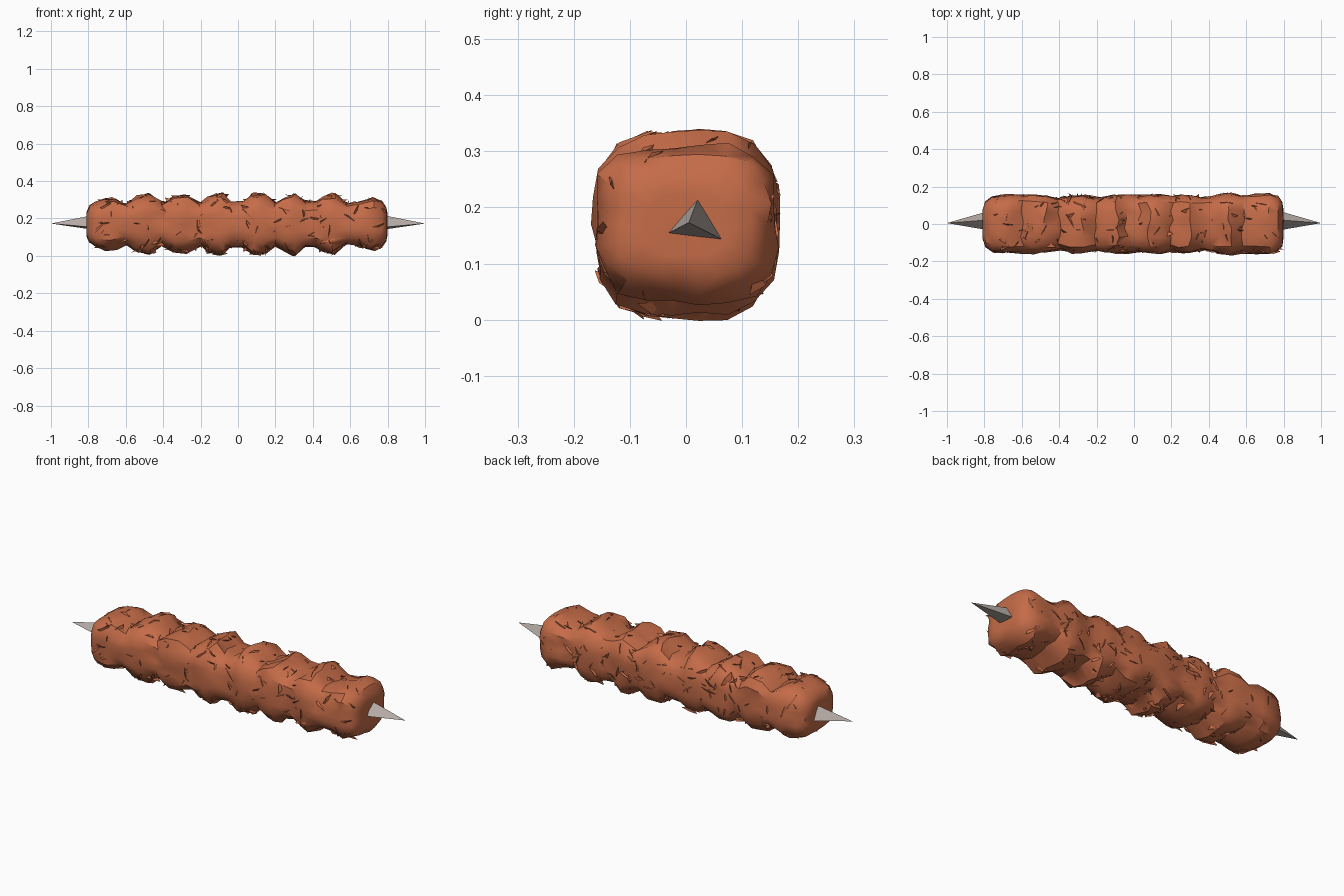
import bpy, bmesh, math, random
from mathutils import Vector, noise

if "Cube" in bpy.data.objects:
    bpy.data.objects.remove(bpy.data.objects["Cube"])

random.seed(7)
CZ = 0.17


def material(name, rgb):
    m = bpy.data.materials.new(name)
    m.diffuse_color = (*rgb, 1)
    m.use_nodes = True
    m.node_tree.nodes["Principled BSDF"].inputs["Base Color"].default_value = m.diffuse_color
    return m


MEAT = material("browned meat", (0.56, 0.15, 0.065))
STEEL = material("skewer grey", (0.48, 0.42, 0.39))


def finish(name, bm, mat, angle):
    bmesh.ops.recalc_face_normals(bm, faces=bm.faces)
    mesh = bpy.data.meshes.new(name)
    bm.to_mesh(mesh)
    bm.free()
    mesh.materials.append(mat)
    obj = bpy.data.objects.new(name, mesh)
    bpy.context.collection.objects.link(obj)
    bpy.ops.object.select_all(action='DESELECT')
    obj.select_set(True)
    bpy.context.view_layer.objects.active = obj
    if angle:
        bpy.ops.object.shade_smooth_by_angle(angle=math.radians(angle))
    return obj


# Half height and half width along the row of chunks: x, z radius, y radius
profile = [(-0.81, 0.065, 0.08), (-0.795, 0.10, 0.125), (-0.76, 0.122, 0.15),
           (-0.70, 0.142, 0.158), (-0.66, 0.138, 0.16), (-0.60, 0.108, 0.158),
           (-0.54, 0.152, 0.157), (-0.47, 0.163, 0.152), (-0.40, 0.115, 0.138),
           (-0.34, 0.152, 0.157), (-0.28, 0.158, 0.157), (-0.20, 0.118, 0.145),
           (-0.15, 0.152, 0.15), (-0.09, 0.168, 0.155), (-0.04, 0.122, 0.155),
           (0.03, 0.122, 0.153), (0.08, 0.166, 0.157), (0.14, 0.162, 0.157),
           (0.20, 0.118, 0.15), (0.25, 0.142, 0.158), (0.30, 0.165, 0.155),
           (0.36, 0.125, 0.142), (0.41, 0.122, 0.148), (0.46, 0.15, 0.158),
           (0.51, 0.164, 0.166), (0.58, 0.11, 0.155), (0.65, 0.122, 0.158),
           (0.72, 0.142, 0.162), (0.77, 0.122, 0.148), (0.793, 0.09, 0.12),
           (0.80, 0.055, 0.07)]


def section(rz, ry, a):
    # Rounded square cross-section
    c, s = math.cos(a), math.sin(a)
    k = (abs(c) ** 3.6 + abs(s) ** 3.6) ** (-1 / 3.6)
    return ry * k * c, rz * k * s


# Lumpy chunk row
SEG = 22
bm = bmesh.new()
rings = []
for x, rz, ry in profile:
    ring = []
    for i in range(SEG):
        y, z = section(rz, ry, 2 * math.pi * i / SEG)
        lump = 1 + 0.06 * noise.noise(Vector((x * 9, y * 12, z * 12)))
        lump += random.uniform(-0.05, 0.02)
        dx = random.uniform(-0.012, 0.012) if abs(x) < 0.76 else 0
        ring.append(bm.verts.new((x + dx, y * lump, CZ + z * lump)))
    rings.append(ring)
for a, b in zip(rings, rings[1:]):
    for i in range(SEG):
        j = (i + 1) % SEG
        bm.faces.new((a[i], a[j], b[j], b[i]))
for ring, x in ((rings[0], -0.80), (rings[-1], 0.79)):
    hub = bm.verts.new((x, 0, CZ))
    for i in range(SEG):
        bm.faces.new((ring[i], ring[(i + 1) % SEG], hub))
bmesh.ops.triangulate(bm, faces=bm.faces)
finish("meat_chunks", bm, MEAT, 38)

# Torn crust: small jagged flakes half sunk in the surface
bm = bmesh.new()
for n in range(330):
    k = random.randrange(2, len(profile) - 3)
    t = random.random()
    x, rz, ry = (p + (q - p) * t for p, q in zip(profile[k], profile[k + 1]))
    y, z = section(rz, ry, random.uniform(0, 2 * math.pi))
    centre = Vector((x, y, z)) * 1
    out = Vector((0, y, z)).normalized()
    side = Vector((1, 0, 0)).cross(out)
    turn = random.uniform(0, 2 * math.pi)
    along = Vector((1, 0, 0)) * math.cos(turn) + side * math.sin(turn)
    across = out.cross(along)
    size = random.uniform(0.02, 0.045)
    centre -= out * 0.008
    corners = [centre + along * size + out * 0.004, centre - along * size,
               centre + across * size * 0.6 - out * 0.02,
               centre + out * random.uniform(0.002, 0.014)]
    v = [bm.verts.new((p.x, p.y, p.z + CZ)) for p in corners]
    for f in ((0, 1, 3), (1, 2, 3), (2, 0, 3), (0, 2, 1)):
        bm.faces.new([v[i] for i in f])
finish("torn_crust", bm, MEAT, 0)

# Skewer: three-sided tips on a thin hidden rod
for name, base, tip in (("left_skewer_tip", -0.74, -1.0), ("right_skewer_tip", 0.74, 1.0)):
    bm = bmesh.new()
    tri = [bm.verts.new((base, y, z)) for y, z in ((-0.04, 0.15), (0.08, 0.135), (0.025, 0.225))]
    point = bm.verts.new((tip, 0.005, 0.173))
    bm.faces.new(tri)
    for i in range(3):
        bm.faces.new((tri[i], tri[(i + 1) % 3], point))
    finish(name, bm, STEEL, 0)

bpy.ops.mesh.primitive_cylinder_add(vertices=8, radius=0.03, depth=1.5,
                                    location=(0, 0, CZ), rotation=(0, math.pi / 2, 0))
rod = bpy.context.object
rod.name = "skewer_rod"
rod.data.materials.append(STEEL)
